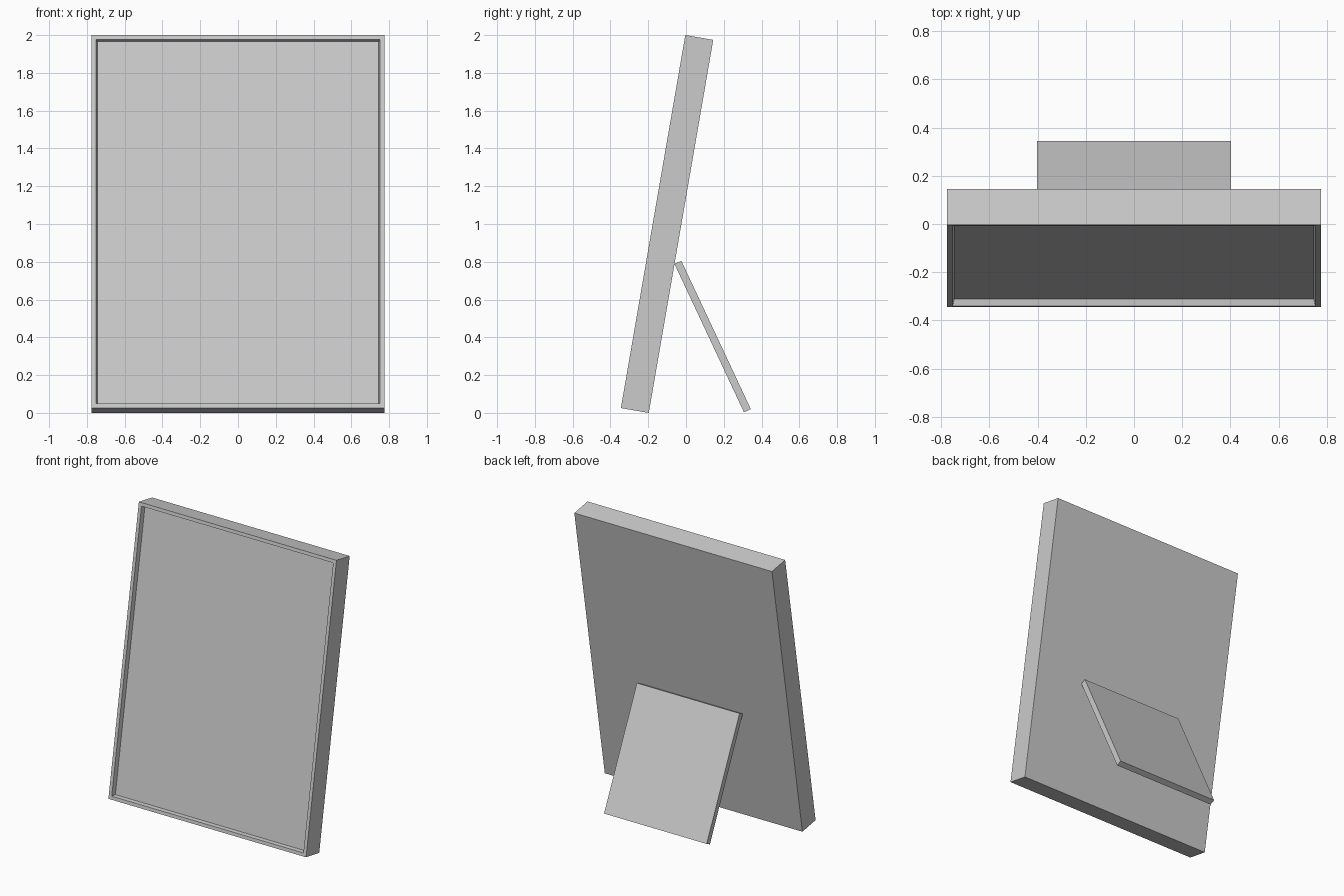
import bpy
import bmesh
from math import radians
from mathutils import Matrix, Vector

default_cube = bpy.data.objects.get("Cube")
if default_cube:
    bpy.data.objects.remove(default_cube, do_unlink=True)

GREY = (0.6, 0.6, 0.6, 1.0)
grey = bpy.data.materials.new("plain_grey")
grey.use_nodes = True
grey.diffuse_color = GREY
grey.node_tree.nodes["Principled BSDF"].inputs["Base Color"].default_value = GREY


def leaning_board(name, size, foot, lean, recess=None):
    """Board resting on its bottom back or front edge, leaning about x."""
    width, depth, height = size
    bm = bmesh.new()
    bmesh.ops.create_cube(bm, size=1.0)
    bmesh.ops.scale(bm, vec=size, verts=bm.verts)
    # Put the lower resting edge on the object's origin
    side = -depth / 2 if lean < 0 else depth / 2
    bmesh.ops.translate(bm, vec=(0, side, height / 2), verts=bm.verts)

    if recess:
        # Narrow rim, then a sunken panel with sloping walls
        border, slope, sink = recess
        bm.faces.ensure_lookup_table()
        front = min(bm.faces, key=lambda f: f.calc_center_median().y)
        bmesh.ops.inset_region(bm, faces=[front], thickness=border)
        bmesh.ops.inset_region(bm, faces=[front], thickness=slope, depth=-sink)

    bmesh.ops.recalc_face_normals(bm, faces=bm.faces)
    mesh = bpy.data.meshes.new(name)
    bm.to_mesh(mesh)
    bm.free()
    mesh.materials.append(grey)
    obj = bpy.data.objects.new(name, mesh)
    bpy.context.collection.objects.link(obj)
    obj.matrix_world = Matrix.Translation(Vector(foot)) @ Matrix.Rotation(radians(lean), 4, "X")
    return obj


# Tilted picture frame with a recessed front
leaning_board("frame", (1.55, 0.15, 2.004), (0, -0.197, 0), -9.8,
              recess=(0.033, 0.01, 0.03))

# Propping leg behind the frame
leaning_board("back_stand", (0.805, 0.04, 0.867), (0, 0.307, 0.003), 25.1)
